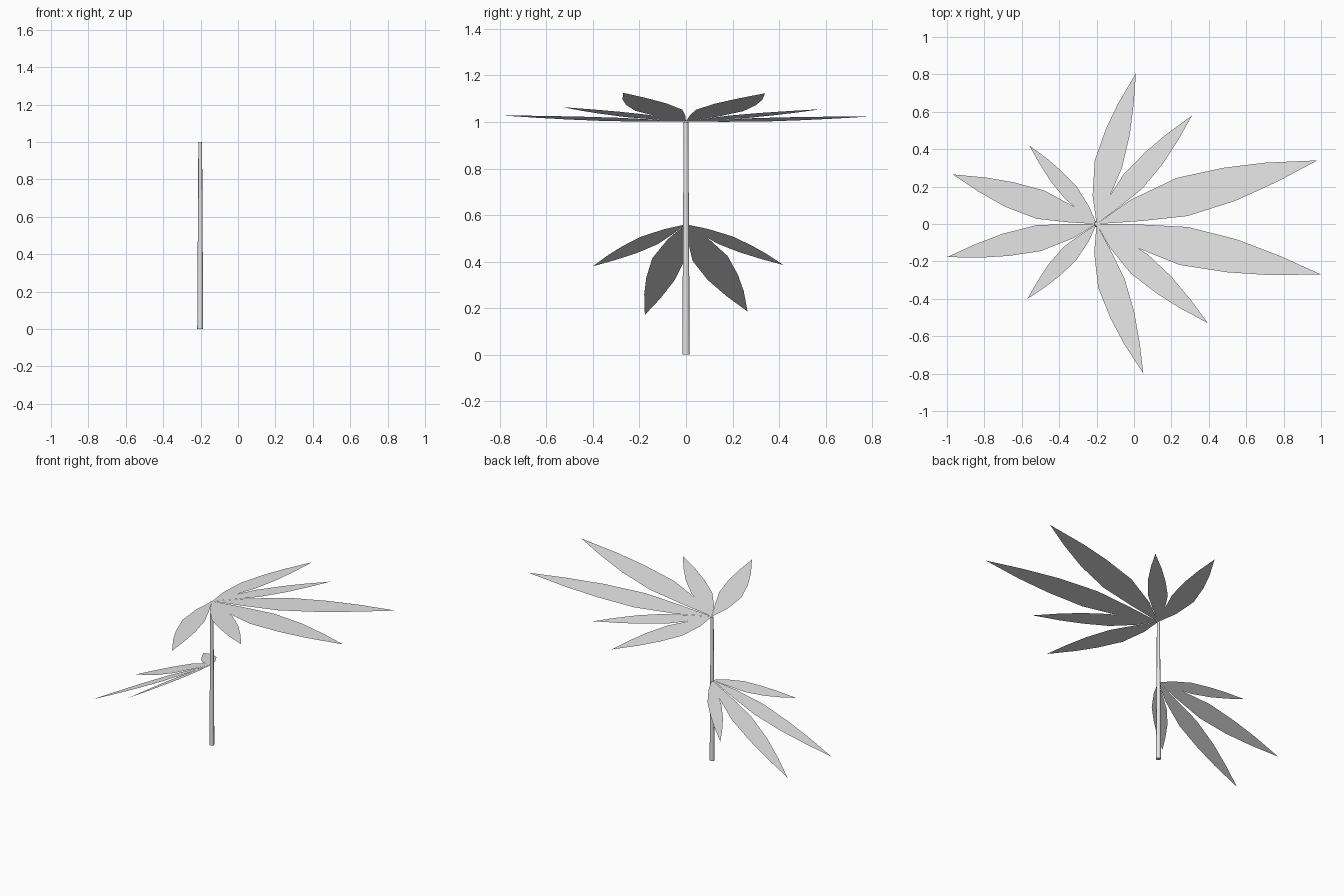
import bpy, bmesh, math
from mathutils import Vector

cube = bpy.data.objects.get("Cube")
if cube:
    bpy.data.objects.remove(cube, do_unlink=True)

grey = bpy.data.materials.new("plain grey")
grey.use_nodes = True
grey.diffuse_color = (0.8, 0.8, 0.8, 1)
grey.node_tree.nodes["Principled BSDF"].inputs["Base Color"].default_value = (0.8, 0.8, 0.8, 1)

STEM_X = -0.2
# Leaf half outlines: (fraction along the leaf, fraction of the edge width)
OUTER = [(0.17, 0.62), (0.39, 1.0), (0.6, 0.85), (0.78, 0.55)]
INNER = [(0.19, 0.54), (0.39, 1.0), (0.61, 0.92), (0.81, 0.53)]


def add_object(name, bm):
    mesh = bpy.data.meshes.new(name)
    bm.to_mesh(mesh)
    bm.free()
    mesh.materials.append(grey)
    obj = bpy.data.objects.new(name, mesh)
    bpy.context.collection.objects.link(obj)
    return obj


def leaf(name, height, slope, tip_x, tip_y, outer, inner):
    """Flat leaf on a plane tilted about y; outer edge faces away from the fan's middle."""
    base = Vector((STEM_X, 0, height))
    out = 1 if tip_x > STEM_X else -1
    run = Vector((out, 0, slope * out)).normalized()
    across = Vector((0, 1, 0))
    # Leaf axis in the tilted plane
    a = abs(tip_x - STEM_X) * math.hypot(1, slope)
    length = math.hypot(a, tip_y)
    u = (run * a + across * tip_y) / length
    side = 1 if tip_y > 0 else -1
    n = (across * a - run * tip_y) / length * side
    points = [base]
    points += [base + (u * t + n * w * outer) * length for t, w in OUTER]
    points.append(base + u * length)
    points += [base + (u * t - n * w * inner) * length for t, w in reversed(INNER)]
    bm = bmesh.new()
    face = bm.faces.new([bm.verts.new(p) for p in points])
    face.normal_update()
    if face.normal.z < 0:
        face.normal_flip()
    return add_object(name, bm)


# Upper fan: tip x, tip y, outer width, inner width
upper = [
    ("upper_long_leaf_left", 0.98, 0.34, 0.096, 0.076),
    ("upper_long_leaf_right", 1.0, -0.27, 0.094, 0.074),
    ("upper_middle_leaf_left", 0.31, 0.58, 0.088, 0.076),
    ("upper_middle_leaf_right", 0.395, -0.53, 0.095, 0.076),
    ("upper_side_leaf_left", 0.01, 0.805, 0.115, 0.067),
    ("upper_side_leaf_right", 0.05, -0.8, 0.112, 0.067),
]
for name, *shape in upper:
    leaf(name, 1.003, 0.102, *shape)

# Lower drooping fan
lower = [
    ("lower_long_leaf_left", -0.97, 0.265, 0.088, 0.088),
    ("lower_long_leaf_right", -1.0, -0.177, 0.085, 0.07),
    ("lower_short_leaf_left", -0.56, 0.42, 0.09, 0.075),
    ("lower_short_leaf_right", -0.57, -0.4, 0.095, 0.085),
]
for name, *shape in lower:
    leaf(name, 0.56, 0.487, *shape)

# Tapered stem
bm = bmesh.new()
bmesh.ops.create_cone(bm, cap_ends=True, segments=8, radius1=0.016, radius2=0.01, depth=1.0)
bmesh.ops.translate(bm, verts=bm.verts, vec=(STEM_X - 0.002, 0, 0.5))
stem = add_object("stem", bm)
bpy.context.view_layer.objects.active = stem
stem.select_set(True)
bpy.ops.object.shade_smooth_by_angle(angle=math.radians(50))
